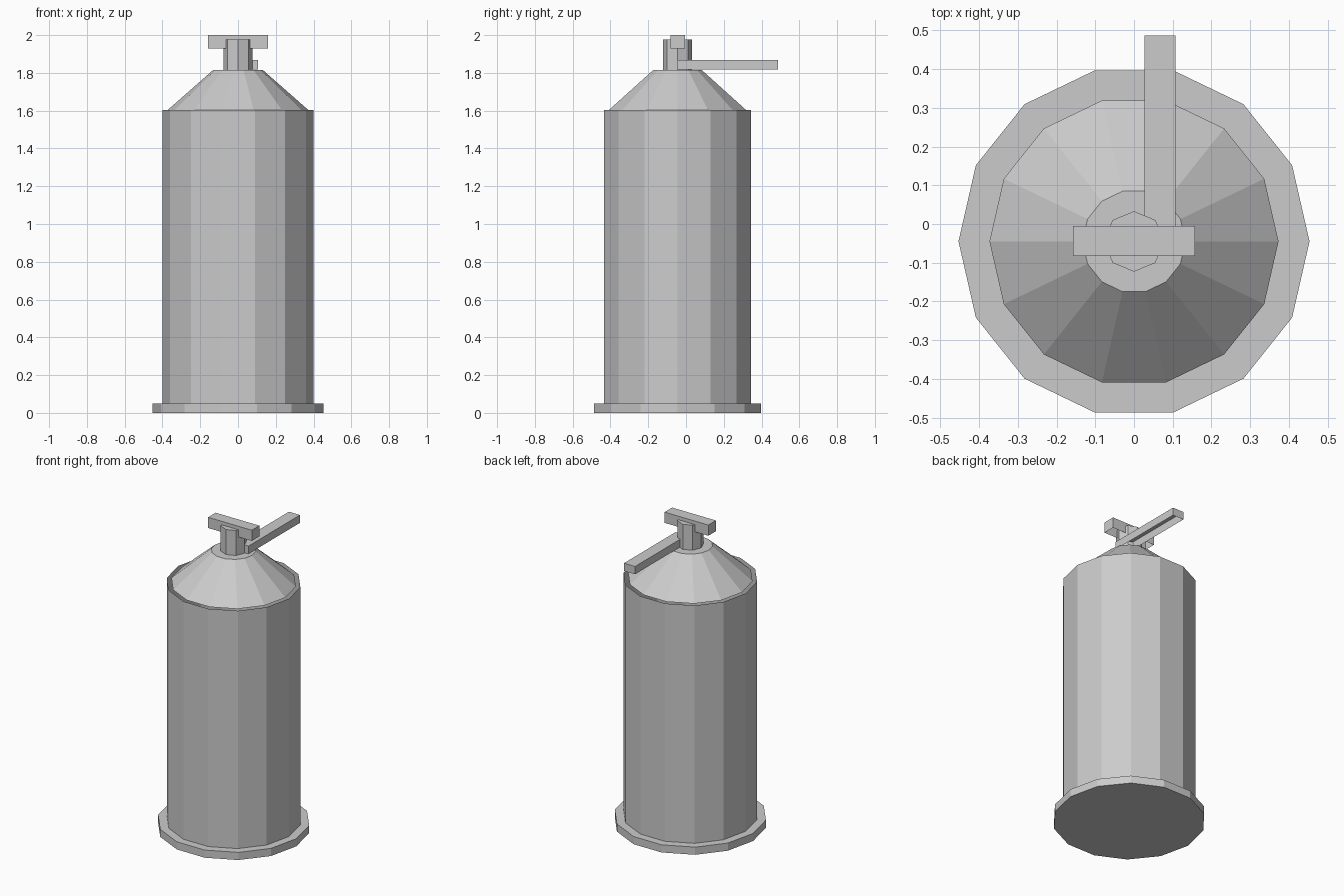
import bpy, bmesh
from math import cos, sin, pi

if "Cube" in bpy.data.objects:
    bpy.data.objects.remove(bpy.data.objects["Cube"])

CY = -0.045  # axis of the round parts


def make_object(name, bm):
    mesh = bpy.data.meshes.new(name)
    bm.to_mesh(mesh)
    bm.free()
    obj = bpy.data.objects.new(name, mesh)
    bpy.context.collection.objects.link(obj)
    return obj


def prism(name, sides, r0, r1, z0, z1, bottom=False, top=False):
    """Straight or tapered tube with optional end caps."""
    bm = bmesh.new()
    rings = []
    for r, z in ((r0, z0), (r1, z1)):
        rings.append([bm.verts.new((r * cos(2 * pi * i / sides),
                                    CY + r * sin(2 * pi * i / sides), z))
                      for i in range(sides)])
    lo, hi = rings
    for i in range(sides):
        j = (i + 1) % sides
        bm.faces.new((lo[i], lo[j], hi[j], hi[i]))
    if bottom:
        bm.faces.new(lo[::-1])
    if top:
        bm.faces.new(hi)
    return make_object(name, bm)


def open_box(name, x, y, z):
    """Box with an open underside, given as (min, max) ranges."""
    bm = bmesh.new()
    bmesh.ops.create_cube(bm, size=1)
    for v in bm.verts:
        v.co = [r[0] if c < 0 else r[1] for c, r in zip(v.co, (x, y, z))]
    bm.normal_update()
    under = [f for f in bm.faces if f.normal.z < -0.5]
    bmesh.ops.delete(bm, geom=under, context='FACES_ONLY')
    return make_object(name, bm)


# Foot plate, open-topped body shell and sloped shoulder
prism("base_plate", 14, 0.453, 0.453, 0.0, 0.05, bottom=True, top=True)
prism("body_shell", 14, 0.40, 0.40, 0.05, 1.603)
prism("shoulder_cone", 14, 0.373, 0.133, 1.603, 1.814, top=True)

# Valve stem, crossbar handle and long side lever
prism("valve_stem", 8, 0.078, 0.078, 1.814, 1.977, top=True)
open_box("crossbar", (-0.158, 0.158), (-0.083, -0.005), (1.93, 2.0))
open_box("side_lever", (0.027, 0.107), (CY, 0.487), (1.817, 1.868))
